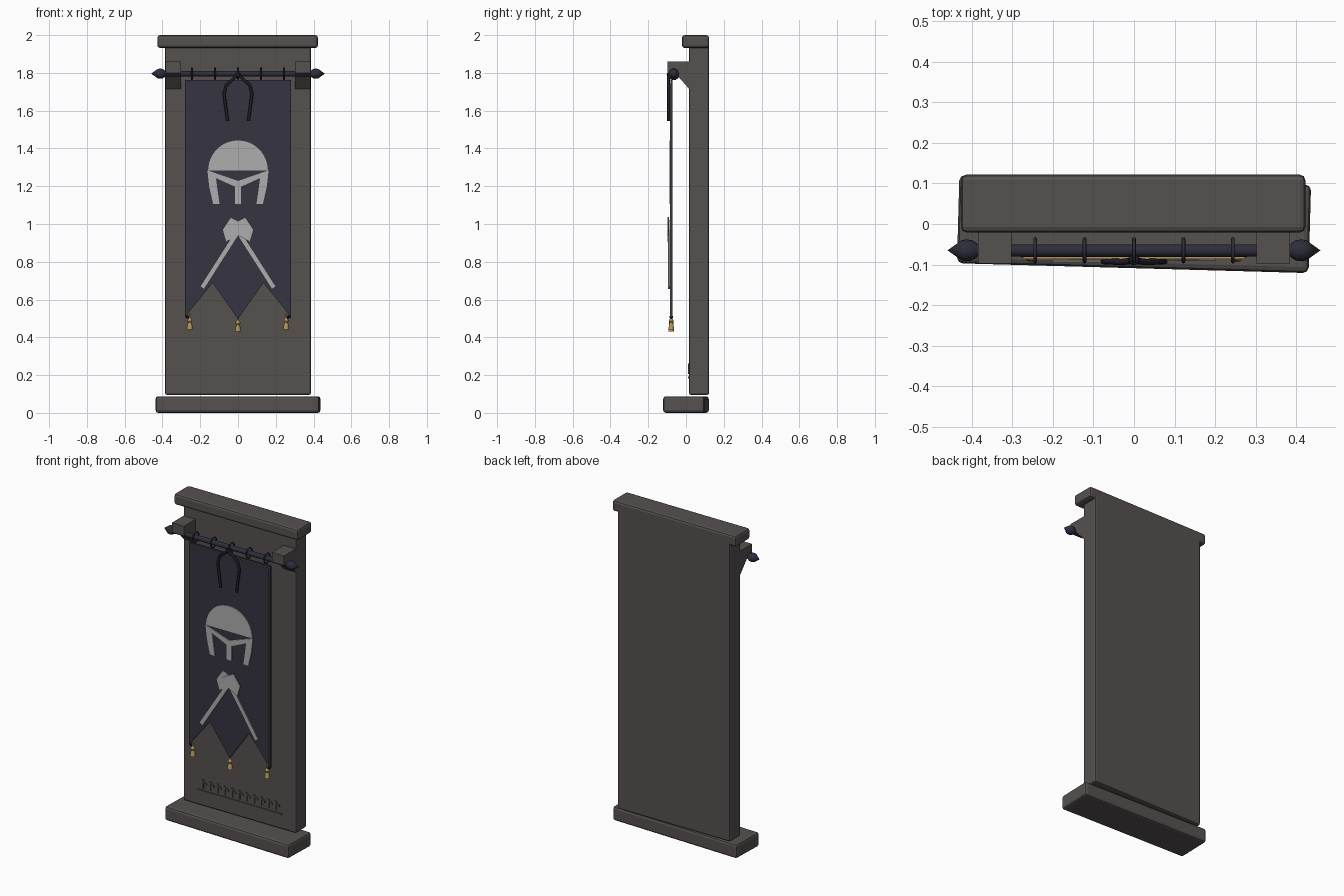
import bpy, bmesh, math
from mathutils import Vector

if "Cube" in bpy.data.objects:
    bpy.data.objects.remove(bpy.data.objects["Cube"], do_unlink=True)


def material(name, rgb):
    m = bpy.data.materials.new(name)
    m.use_nodes = True
    m.diffuse_color = (*rgb, 1)
    bsdf = m.node_tree.nodes["Principled BSDF"]
    bsdf.inputs["Base Color"].default_value = (*rgb, 1)
    bsdf.inputs["Roughness"].default_value = 0.8
    return m


STONE = material("grey stone", (0.09, 0.082, 0.078))
CLOTH = material("dark blue cloth", (0.036, 0.034, 0.052))
IRON = material("dark iron", (0.027, 0.027, 0.045))
GOLD = material("gold trim", (0.46, 0.31, 0.11))
SILVER = material("silver emblem", (0.42, 0.42, 0.43))
CORD = material("black cord", (0.013, 0.013, 0.018))


def finish(name, bm, mat, smooth=False):
    bmesh.ops.recalc_face_normals(bm, faces=bm.faces)
    mesh = bpy.data.meshes.new(name)
    bm.to_mesh(mesh)
    bm.free()
    mesh.materials.append(mat)
    obj = bpy.data.objects.new(name, mesh)
    bpy.context.collection.objects.link(obj)
    if smooth:
        bpy.ops.object.select_all(action='DESELECT')
        obj.select_set(True)
        bpy.context.view_layer.objects.active = obj
        bpy.ops.object.shade_smooth_by_angle(angle=math.radians(40))
    return obj


def block(name, size, loc, mat, bevel=0.0, turn=0.0):
    bm = bmesh.new()
    bmesh.ops.create_cube(bm, size=1)
    bmesh.ops.scale(bm, vec=size, verts=bm.verts)
    obj = finish(name, bm, mat)
    obj.location = loc
    obj.rotation_euler.z = math.radians(turn)
    if bevel:
        mod = obj.modifiers.new("soft_edges", 'BEVEL')
        mod.width, mod.segments = bevel, 2
    return obj


def plate(name, points, y, thick, mat, rim=0.0):
    """Flat outline in x/z at depth y; with rim, only a border is kept."""
    bm = bmesh.new()
    face = bm.faces.new([bm.verts.new((x, y, z)) for x, z in points])
    if rim:
        bmesh.ops.inset_individual(bm, faces=[face], thickness=rim, use_even_offset=True)
        bmesh.ops.delete(bm, geom=[face], context='FACES')
    out = bmesh.ops.extrude_face_region(bm, geom=bm.faces[:])["geom"]
    moved = [g for g in out if isinstance(g, bmesh.types.BMVert)]
    bmesh.ops.translate(bm, vec=(0, -thick, 0), verts=moved)
    return finish(name, bm, mat)


def lathe(name, profile, loc, axis, mat, steps=16):
    """Spin (radius, height) pairs and aim the spindle along axis."""
    bm = bmesh.new()
    verts = [bm.verts.new((r, 0, h)) for r, h in profile]
    edges = [bm.edges.new(pair) for pair in zip(verts, verts[1:])]
    bmesh.ops.spin(bm, geom=verts + edges, cent=(0, 0, 0), axis=(0, 0, 1),
                   angle=math.tau, steps=steps)
    bmesh.ops.remove_doubles(bm, verts=bm.verts, dist=0.0001)
    obj = finish(name, bm, mat, smooth=True)
    obj.location = loc
    obj.rotation_euler = Vector(axis).to_track_quat('Z', 'Y').to_euler()
    return obj


def tube(name, points, radius, mat, cyclic=False):
    curve = bpy.data.curves.new(name, 'CURVE')
    curve.dimensions = '3D'
    curve.bevel_depth, curve.bevel_resolution = radius, 2
    curve.use_fill_caps = True
    line = curve.splines.new('POLY')
    line.points.add(len(points) - 1)
    for p, co in zip(line.points, points):
        p.co = (*co, 1)
    line.use_cyclic_u = cyclic
    curve.materials.append(mat)
    obj = bpy.data.objects.new(name, curve)
    bpy.context.collection.objects.link(obj)
    return obj


def mirrored(points):
    """Complete a half outline that starts and ends on the centre line."""
    return points + [(-x, z) for x, z in reversed(points) if x]


# Stone slab, cap and slightly turned plinth
block("stone_slab", (0.772, 0.106, 1.865), (0, 0.069, 1.0275), STONE, 0.01)
block("top_cap", (0.85, 0.143, 0.068), (-0.002, 0.0505, 1.966), STONE, 0.014)
block("plinth", (0.868, 0.218, 0.088), (0, 0, 0.044), STONE, 0.014, -1.6)

# Carved notch band near the foot of the slab
block("carved_line", (0.58, 0.008, 0.012), (0, 0.014, 0.187), STONE)
for i in range(11):
    x = -0.25 + i * 0.05
    block("carved_notch", (0.009, 0.008, 0.055), (x, 0.014, 0.233), STONE)
    plate("carved_tick", [(x, 0.26), (x, 0.25), (x + 0.026, 0.232), (x + 0.026, 0.242)],
          0.018, 0.008, STONE)

# Wall brackets
for side, name in ((1, "left_bracket"), (-1, "right_bracket")):
    bm = bmesh.new()
    outline = [(-0.098, 1.86), (0.03, 1.86), (0.03, 1.7), (-0.045, 1.785), (-0.098, 1.8)]
    face = bm.faces.new([bm.verts.new((side * 0.302, y, z)) for y, z in outline])
    out = bmesh.ops.extrude_face_region(bm, geom=[face])["geom"]
    bmesh.ops.translate(bm, vec=(side * 0.083, 0, 0),
                        verts=[g for g in out if isinstance(g, bmesh.types.BMVert)])
    finish(name, bm, STONE)

# Rod with pointed finials and hanging rings
ROD_Y, ROD_Z = -0.065, 1.796
lathe("rod", [(0, -0.4), (0.015, -0.4), (0.015, 0.4), (0, 0.4)], (0, ROD_Y, ROD_Z), (1, 0, 0), IRON)
for side, name in ((1, "left_finial"), (-1, "right_finial")):
    lathe(name, [(0, 0), (0.017, 0), (0.025, 0.012), (0.027, 0.026), (0.025, 0.038), (0, 0.073)],
          (side * 0.387, ROD_Y, ROD_Z), (side, 0, 0), IRON)
for i in range(5):
    x = (i - 2) * 0.122
    ring = [(x, ROD_Y + 0.028 * math.cos(a), ROD_Z + 0.03 * math.sin(a))
            for a in (math.tau * k / 20 for k in range(20))]
    tube("hanging_ring", ring, 0.0045, IRON, True)

# Cloth banner with swallow-tailed hem and gold border
hem = [(0, 0.497), (0.134, 0.688), (0.28, 0.508), (0.28, 1.762), (0, 1.762)]
plate("banner_cloth", mirrored(hem), -0.072, 0.01, CLOTH)
trim = [(0, 0.5), (0.134, 0.688), (0.274, 0.516), (0.274, 1.745), (0, 1.745)]
plate("gold_border", mirrored(trim), -0.081, 0.005, GOLD, 0.021)

# Helmet emblem: dome, brow, cheek guards and nose guard
dome = [(0.158 * math.cos(a), 1.284 + 0.158 * math.sin(a))
        for a in (math.pi * k / 24 for k in range(25))]
plate("helmet_dome", dome, -0.081, 0.006, SILVER)
face_half = [(0, 1.228), (0.162, 1.284), (0.153, 1.2), (0.132, 1.107), (0.098, 1.107),
             (0.117, 1.243), (0.017, 1.198), (0.017, 1.107), (0, 1.107)]
plate("helmet_face", mirrored(face_half), -0.081, 0.006, SILVER)

# Crossed axes emblem
for side, name in ((1, "left"), (-1, "right")):
    y = -0.085 - 0.004 * (side > 0)
    foot, tip = Vector((-side * 0.19, 0.662)), Vector((side * 0.035, 1.015))
    along = (tip - foot).normalized()
    across = Vector((-along.y, along.x)) * 0.013
    plate(name + "_axe_handle", [foot - across, foot + across, tip + across, tip - across],
          y, 0.005, SILVER)
    blade = [(-0.055, 0.985), (0.038, 1.036), (0.083, 0.97), (0.064, 0.905), (-0.01, 0.945)]
    plate(name + "_axe_blade", [(side * x, z) for x, z in blade], y - 0.004, 0.006, SILVER)

# Tassels on the three hem points
for x, z in ((-0.255, 0.442), (0, 0.43), (0.255, 0.442)):
    lathe("tassel", [(0, 0), (0.016, 0), (0.012, 0.026), (0.009, 0.036), (0.013, 0.044),
                     (0.01, 0.054), (0.004, 0.062), (0.004, 0.085), (0, 0.085)],
          (x, -0.078, z), (0, 0, 1), GOLD, 10)
for x in (-0.268, 0.268):
    lathe("tassel_knot", [(0, -0.01), (0.009, -0.005), (0.009, 0.005), (0, 0.01)],
          (x, -0.078, 0.508), (0, 0, 1), CORD, 8)

# Knotted cord with two hanging ends
lathe("cord_knot", [(0, -0.016), (0.012, -0.009), (0.014, 0), (0.012, 0.009), (0, 0.016)],
      (0, -0.088, 1.79), (0, 0, 1), CORD)
for side, name in ((1, "left_cord"), (-1, "right_cord")):
    tube(name, [(0, -0.09, 1.79), (side * 0.03, -0.094, 1.765), (side * 0.062, -0.092, 1.735),
                (side * 0.074, -0.092, 1.69), (side * 0.065, -0.092, 1.62),
                (side * 0.055, -0.092, 1.545)], 0.008, CORD)
